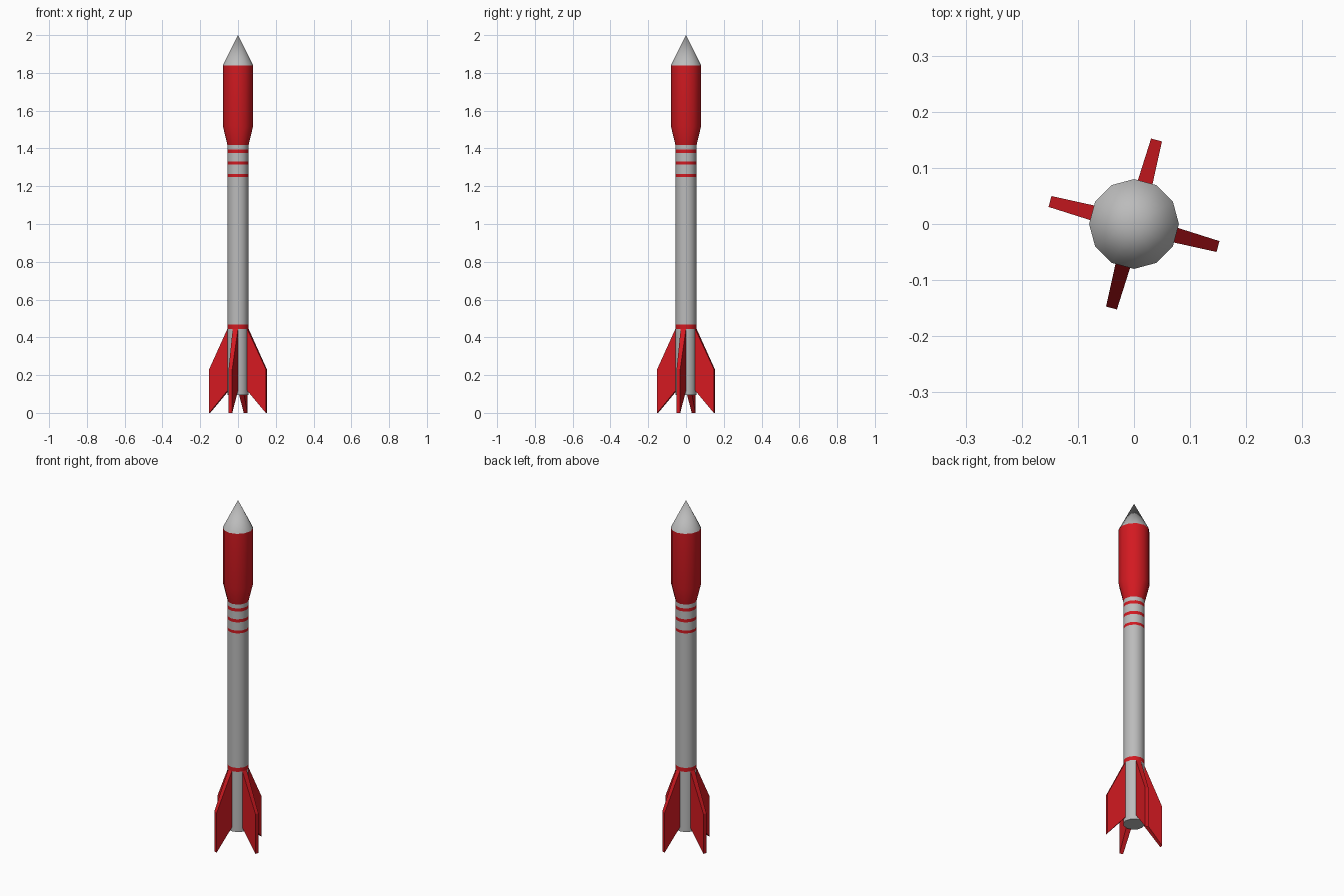
import bpy, bmesh
from math import sin, cos, pi, radians

if "Cube" in bpy.data.objects:
    bpy.data.objects.remove(bpy.data.objects["Cube"])

SIDES = 12
R_BODY, R_HEAD = 0.056, 0.08

red = bpy.data.materials.new("red_paint")
red.diffuse_color = (0.65, 0.01, 0.015, 1)
red.use_nodes = True
red.node_tree.nodes["Principled BSDF"].inputs["Base Color"].default_value = red.diffuse_color
grey = bpy.data.materials.new("grey_metal")
grey.diffuse_color = (0.5, 0.5, 0.5, 1)
grey.use_nodes = True
grey.node_tree.nodes["Principled BSDF"].inputs["Base Color"].default_value = grey.diffuse_color


def add_object(name, bm, materials, smooth):
    mesh = bpy.data.meshes.new(name)
    bmesh.ops.recalc_face_normals(bm, faces=bm.faces)
    bm.to_mesh(mesh)
    bm.free()
    for m in materials:
        mesh.materials.append(m)
    obj = bpy.data.objects.new(name, mesh)
    bpy.context.collection.objects.link(obj)
    if smooth:
        bpy.ops.object.select_all(action='DESELECT')
        bpy.context.view_layer.objects.active = obj
        obj.select_set(True)
        bpy.ops.object.shade_smooth_by_angle(angle=radians(40))
    return obj


def lathe(name, profile, materials, bands=(), cap=False):
    """Revolve (radius, z) points; bands lists segments using material 1."""
    bm = bmesh.new()
    rings = []
    for r, z in profile:
        n = SIDES if r > 0 else 1
        rings.append([bm.verts.new((r * cos(2 * pi * i / SIDES),
                                    r * sin(2 * pi * i / SIDES), z))
                      for i in range(n)])
    for s, (a, b) in enumerate(zip(rings, rings[1:])):
        for i in range(SIDES):
            j = (i + 1) % SIDES
            corners = [a[i], a[j]] + ([b[j], b[i]] if len(b) > 1 else [b[0]])
            bm.faces.new(corners).material_index = 1 if s in bands else 0
    if cap:
        bm.faces.new(rings[0][::-1])
    return add_object(name, bm, materials, True)


# Body tube with collar and three painted stripes
levels = [0.095, 0.445, 0.468, 1.25, 1.266, 1.314, 1.332, 1.377, 1.395, 1.418]
lathe("body_tube", [(R_BODY, z) for z in levels], [grey, red],
      bands=(1, 3, 5, 7), cap=True)

# Wider head section with flared shoulder
lathe("head_section", [(R_BODY, 1.418), (R_HEAD, 1.518), (R_HEAD, 1.84)], [red])

# Pointed nose
lathe("nose_cone", [(R_HEAD, 1.84), (0, 2.0)], [grey])

# Four swept fins growing out of every third flat of the tube
root = R_BODY * cos(pi / SIDES)
root_half = R_BODY * sin(pi / SIDES)
fin_outline = [(root, root_half, 0.118), (0.155, 0.01, 0.0),
               (0.155, 0.01, 0.232), (root, root_half, 0.445)]
for k in range(4):
    bm = bmesh.new()
    left = [bm.verts.new((r, h, z)) for r, h, z in fin_outline]
    right = [bm.verts.new((r, -h, z)) for r, h, z in fin_outline]
    bm.faces.new(left)
    bm.faces.new(right[::-1])
    for i in range(3):
        bm.faces.new((left[i], right[i], right[i + 1], left[i + 1]))
    fin = add_object(f"fin_{k + 1}", bm, [red], False)
    fin.rotation_euler.z = radians(-15 + 90 * k)
